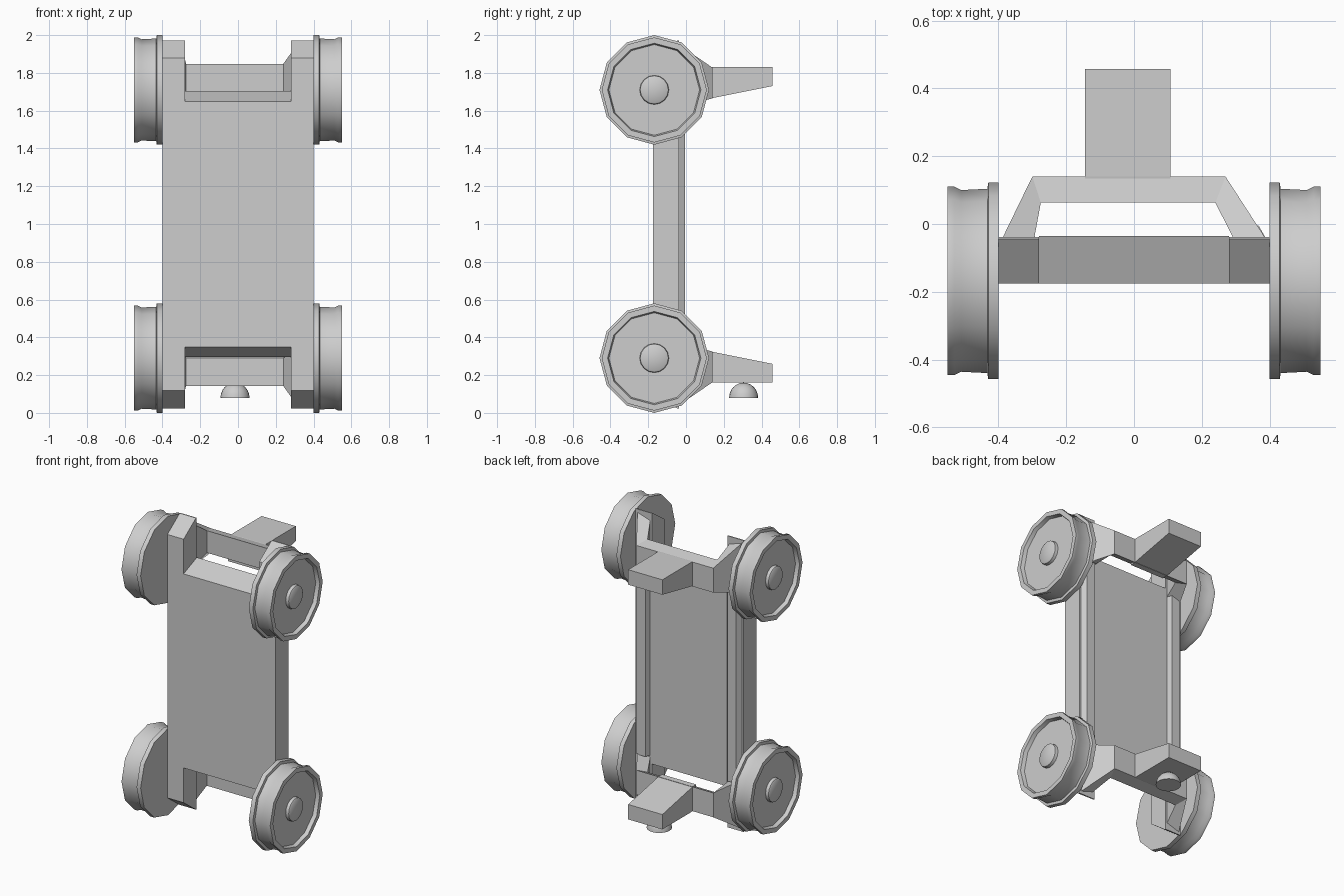
import bpy, bmesh, math
from mathutils import Vector, Matrix

if "Cube" in bpy.data.objects:
    bpy.data.objects.remove(bpy.data.objects["Cube"])

grey = bpy.data.materials.new("plain grey")
grey.diffuse_color = (0.61, 0.61, 0.61, 1)
grey.use_nodes = True
grey.node_tree.nodes["Principled BSDF"].inputs["Base Color"].default_value = grey.diffuse_color


def finish(bm, name, smooth=None):
    bmesh.ops.remove_doubles(bm, verts=bm.verts, dist=1e-5)
    bmesh.ops.recalc_face_normals(bm, faces=bm.faces)
    me = bpy.data.meshes.new(name)
    bm.to_mesh(me)
    bm.free()
    me.materials.append(grey)
    ob = bpy.data.objects.new(name, me)
    bpy.context.collection.objects.link(ob)
    if smooth:
        bpy.ops.object.select_all(action='DESELECT')
        ob.select_set(True)
        bpy.context.view_layer.objects.active = ob
        bpy.ops.object.shade_smooth_by_angle(angle=math.radians(smooth))
    return ob


def prism(name, profile, axis, a, b):
    """Extrude a profile (yz for axis x, xy for axis z) from a to b."""
    bm = bmesh.new()
    put = (lambda p, t: (t, p[0], p[1])) if axis == 'x' else (lambda p, t: (p[0], p[1], t))
    lo = [bm.verts.new(put(p, a)) for p in profile]
    hi = [bm.verts.new(put(p, b)) for p in profile]
    bm.faces.new(lo)
    bm.faces.new(hi)
    n = len(profile)
    for i in range(n):
        j = (i + 1) % n
        bm.faces.new((lo[i], lo[j], hi[j], hi[i]))
    return finish(bm, name)


def lathe(name, profile, axis, origin, steps, smooth):
    """Spin (along, radius) points around axis x or z."""
    bm = bmesh.new()
    ax = Vector((1, 0, 0)) if axis == 'x' else Vector((0, 0, 1))
    side = Vector((0, 1, 0))
    o = Vector(origin)
    vs = [bm.verts.new(o + ax * t + side * r) for t, r in profile]
    es = [bm.edges.new(p) for p in zip(vs, vs[1:])]
    bmesh.ops.spin(bm, geom=vs + es, cent=o, axis=ax, angle=2 * math.pi,
                   steps=steps, use_duplicate=False)
    return finish(bm, name, smooth)


# Centre panel with sloped ends
prism("centre_panel", [(-.175, .35), (-.035, .297), (-.035, 1.705), (-.175, 1.648)],
      'x', -.28, .28)

wheel_profile = [(.40, 0), (.40, .29), (.43, .29), (.433, .272), (.51, .268),
                 (.53, .278), (.55, .278), (.55, .247), (.525, .24), (.525, 0)]
hub_profile = [(.52, .078), (.545, .075), (.55, .068), (.55, 0)]

for s, side in ((-1, "left"), (1, "right")):
    # Side posts with pointed ends
    prism(side + "_post", [(-.175, .118), (-.045, .022), (-.038, .022),
                           (-.038, 1.972), (-.045, 1.972), (-.175, 1.88)],
          'x', s * .28, s * .40)
    # Raised rib along the back of each post
    prism(side + "_rib", [(s * .388, -.04), (s * .368, -.005),
                          (s * .305, -.005), (s * .292, -.04)], 'z', .35, 1.65)
    # Wheels and hubs
    for z, end in ((.29, "lower"), (1.71, "upper")):
        lathe(f"{end}_{side}_wheel", [(s * t, r) for t, r in wheel_profile],
              'x', (0, -.168, z), 12, 40)
        lathe(f"{end}_{side}_hub", [(s * t, r) for t, r in hub_profile],
              'x', (0, -.168, z), 16, 40)

# End brackets: a bent bar given as outer and inner (x, y, z low, z high) sections
sections = [((-.39, -.045, 1.62, 1.955), (-.295, -.045, 1.65, 1.925)),
            ((-.30, .14, 1.665, 1.828), (-.275, .063, 1.70, 1.848)),
            ((.27, .14, 1.665, 1.828), (.24, .063, 1.70, 1.848)),
            ((.39, -.045, 1.62, 1.955), (.295, -.045, 1.65, 1.925))]
tongue = [(.10, 1.665), (.14, 1.667), (.457, 1.73), (.457, 1.83), (.14, 1.83), (.10, 1.825)]

for end in ("upper", "lower"):
    fz = (lambda z: z) if end == "upper" else (lambda z: 1.99 - z)
    bm = bmesh.new()
    rings = []
    for o, i in sections:
        pts = [(o[0], o[1], o[2]), (o[0], o[1], o[3]), (i[0], i[1], i[3]), (i[0], i[1], i[2])]
        rings.append([bm.verts.new((x, y, fz(z))) for x, y, z in pts])
    for a, b in zip(rings, rings[1:]):
        for k in range(4):
            m = (k + 1) % 4
            bm.faces.new((a[k], a[m], b[m], b[k]))
    bm.faces.new(rings[0])
    bm.faces.new(rings[-1])
    finish(bm, end + "_bracket")
    # Tongue sticking out of the back
    prism(end + "_tongue", [(y, fz(z)) for y, z in tongue], 'x', -.145, .108)

# Dome knob under the lower tongue
dome = [(0, 0), (0, .077)] + [(.08 * math.sin(a), .077 * math.cos(a))
                              for a in (k * math.pi / 12 for k in range(1, 6))] + [(.08, 0)]
lathe("dome_knob", dome, 'z', (-.016, .305, .08), 20, 40)
